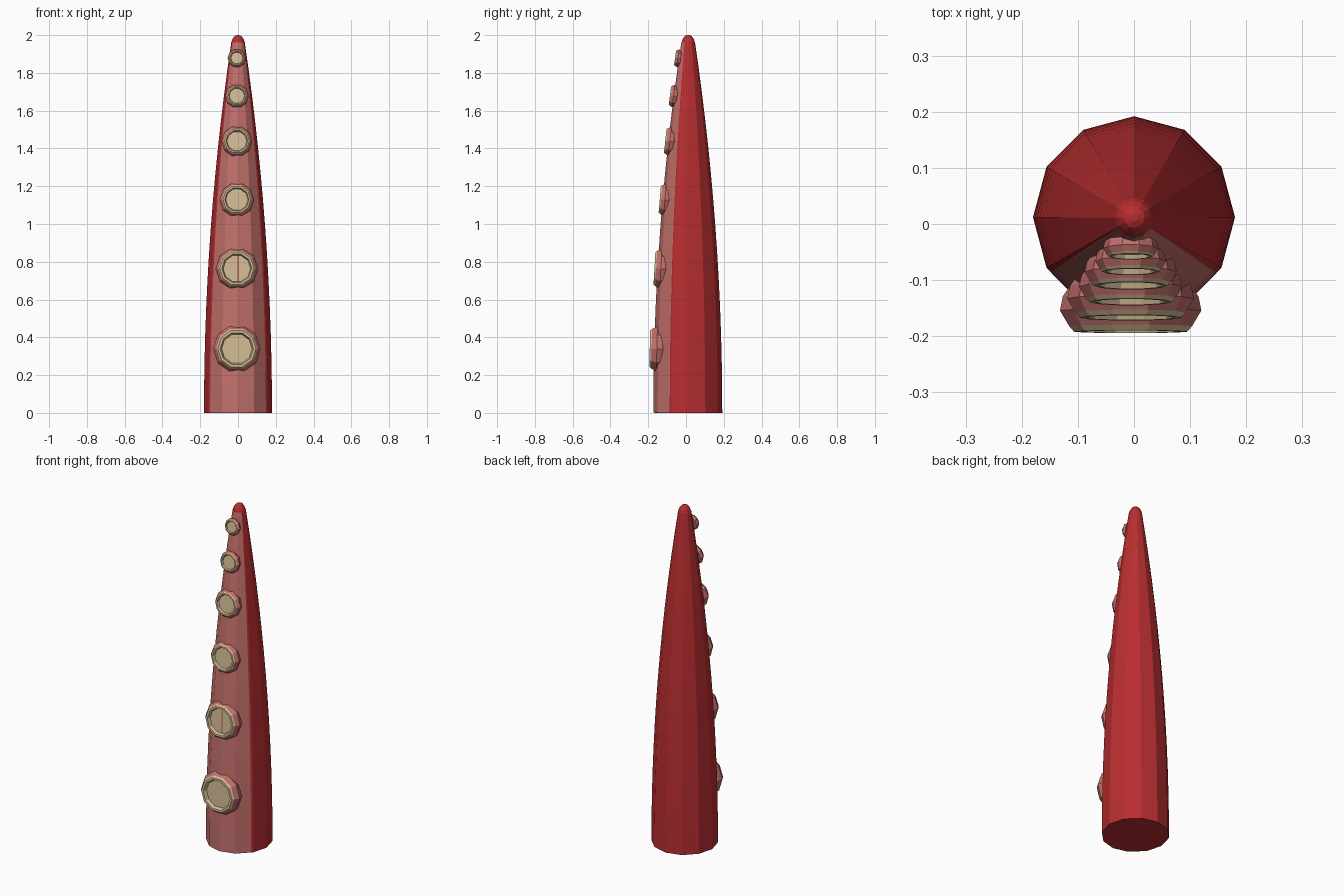
import bpy, bmesh, math
from mathutils import Matrix, Vector

if "Cube" in bpy.data.objects:
    bpy.data.objects.remove(bpy.data.objects["Cube"])


def material(name, rgb):
    m = bpy.data.materials.new(name)
    m.diffuse_color = (*rgb, 1)
    m.use_nodes = True
    m.node_tree.nodes["Principled BSDF"].inputs["Base Color"].default_value = m.diffuse_color
    return m


RED = material("deep red", (0.48, 0.027, 0.030))
PINK = material("soft pink", (0.55, 0.165, 0.15))
TAN = material("sucker tan", (0.65, 0.50, 0.30))
CENTRE_Y = 0.012


def radius(z):
    return 0.03 + 0.15 * (1 - (z / 2) ** 2)


def lathe(name, rings, sides, mats, matrix=Matrix(), tan_from=None, phase=0.0):
    """Skin stacked rings of (radius, height, y offset), capped at both ends."""
    bm = bmesh.new()
    loops = []
    for r, z, oy in rings:
        loops.append([bm.verts.new((r * math.cos(phase + 2 * math.pi * i / sides),
                                    r * math.sin(phase + 2 * math.pi * i / sides) + oy, z))
                      for i in range(sides)])
    for k, (a, b) in enumerate(zip(loops, loops[1:])):
        for i in range(sides):
            j = (i + 1) % sides
            f = bm.faces.new((a[i], a[j], b[j], b[i]))
            if tan_from is not None and k >= tan_from:
                f.material_index = 1
    bm.faces.new(loops[0][::-1])
    top = bm.faces.new(loops[-1])
    if tan_from is not None:
        top.material_index = 1
    bm.transform(matrix)
    bmesh.ops.recalc_face_normals(bm, faces=bm.faces)
    me = bpy.data.meshes.new(name)
    bm.to_mesh(me)
    bm.free()
    for m in mats:
        me.materials.append(m)
    ob = bpy.data.objects.new(name, me)
    bpy.context.collection.objects.link(ob)
    return ob


# Tapered red body with a small rounded tip
heights = [1.96 * i / 14 for i in range(15)]
body = [(radius(z), z, CENTRE_Y) for z in heights]
body += [(0.029, 1.98, CENTRE_Y), (0.019, 1.994, CENTRE_Y), (0.007, 2.0, CENTRE_Y)]
lathe("tentacle_body", body, 12, [RED])

# Pink underside: slimmer shell pushed forward through the body
belly = [(radius(z) * 0.944, max(z, 0.001), CENTRE_Y - radius(z) * 0.083)
         for z in heights]
lathe("tentacle_underside", belly, 12, [PINK])

# Suckers: pink bulging cup, tan rim and recessed tan disc (profile per unit radius)
CUP = [(0.88, -0.62), (0.96, -0.50), (1.0, -0.30), (0.87, -0.08),
       (0.80, 0.0), (0.70, 0.0), (0.64, -0.16)]
SUCKERS = [(0.34, 0.126, -0.192), (0.765, 0.113, -0.167), (1.13, 0.092, -0.139),
           (1.44, 0.082, -0.110), (1.68, 0.063, -0.085), (1.88, 0.049, -0.058)]
for n, (z, r, front) in enumerate(SUCKERS, 1):
    tilt = math.atan(0.075 * z)
    out = Vector((0, -math.cos(tilt), math.sin(tilt)))
    place = (Matrix.Translation((-0.006, front, z))
             @ out.to_track_quat('Z', 'Y').to_matrix().to_4x4())
    lathe(f"sucker_{n}", [(r * a, r * h, 0) for a, h in CUP], 10,
          [PINK, TAN], place, tan_from=3)
